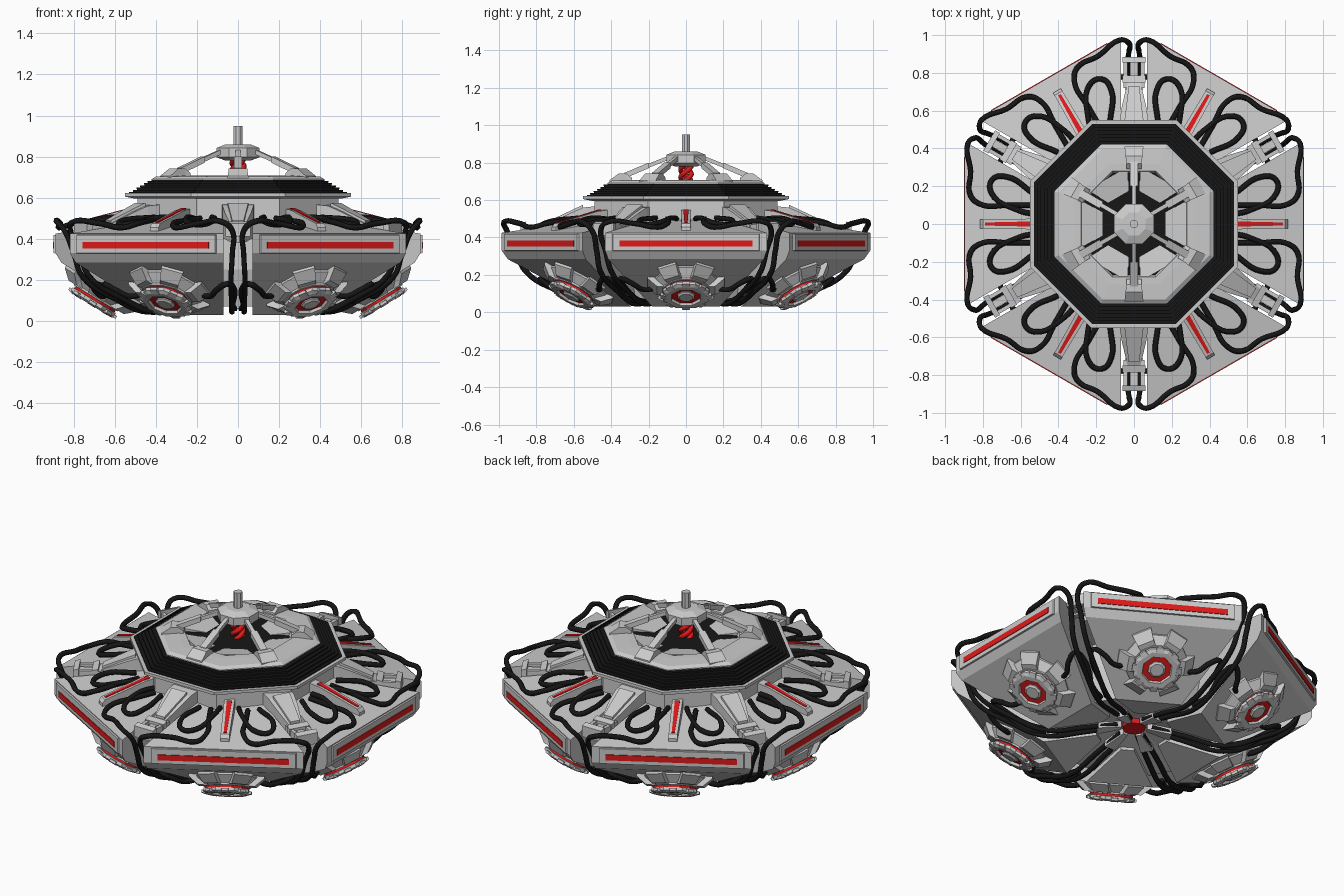
import bpy, bmesh
from math import sin, cos, pi, radians, sqrt
from mathutils import Matrix, Vector

if "Cube" in bpy.data.objects:
    bpy.data.objects.remove(bpy.data.objects["Cube"])


def material(name, rgb):
    m = bpy.data.materials.new(name)
    m.diffuse_color = (*rgb, 1)
    m.use_nodes = True
    m.node_tree.nodes["Principled BSDF"].inputs["Base Color"].default_value = m.diffuse_color
    return m


RED = material("red", (0.75, 0.01, 0.01))
BLACK = material("black", (0.008, 0.008, 0.008))


def add(name, verts, faces, mat=None, matrix=None):
    me = bpy.data.meshes.new(name)
    me.from_pydata(verts, [], faces)
    bm = bmesh.new()
    bm.from_mesh(me)
    bmesh.ops.recalc_face_normals(bm, faces=bm.faces)
    bm.to_mesh(me)
    bm.free()
    if matrix:
        me.transform(matrix)
    if mat:
        me.materials.append(mat)
    ob = bpy.data.objects.new(name, me)
    bpy.context.collection.objects.link(ob)
    return ob


def loft(name, rings, mat=None, matrix=None):
    """Skin a list of equal-sized rings and cap both ends."""
    n = len(rings[0])
    verts = [p for r in rings for p in r]
    faces = [(k * n + i, k * n + (i + 1) % n, (k + 1) * n + (i + 1) % n, (k + 1) * n + i)
             for k in range(len(rings) - 1) for i in range(n)]
    faces += [tuple(range(n)), tuple(range(len(verts) - n, len(verts)))]
    return add(name, verts, faces, mat, matrix)


def lathe(name, n, profile, mat=None, matrix=None):
    """n-sided solid from (apothem, z) points, flat side facing +x."""
    rings = [[(a / cos(pi / n) * cos((2 * i + 1) * pi / n),
               a / cos(pi / n) * sin((2 * i + 1) * pi / n), z) for i in range(n)]
             for a, z in profile]
    return loft(name, rings, mat, matrix)


def beam(name, sections, mat=None, matrix=None, t=0):
    """Radial beam along +x from (r, half_width, z_low, z_high) sections."""
    return loft(name, [[(r, t - w, a), (r, t + w, a), (r, t + w, b), (r, t - w, b)]
                       for r, w, a, b in sections], mat, matrix)


def around(ob, offset=0, n=6):
    """Repeat an object n times round the vertical axis."""
    ob.rotation_euler.z = radians(offset)
    for k in range(1, n):
        c = ob.copy()
        c.rotation_euler.z = radians(offset) + 2 * pi * k / n
        bpy.context.collection.objects.link(c)


def cable(name, paths, radius, mat, mirror=True):
    cu = bpy.data.curves.new(name, "CURVE")
    cu.dimensions = "3D"
    cu.bevel_depth, cu.bevel_resolution, cu.resolution_u = radius, 1, 6
    cu.use_fill_caps = True
    if mirror:
        paths = paths + [[(x, -y, z) for x, y, z in p] for p in paths]
    for p in paths:
        s = cu.splines.new("BEZIER")
        s.bezier_points.add(len(p) - 1)
        for b, co in zip(s.bezier_points, p):
            b.co = co
            b.handle_left_type = b.handle_right_type = "AUTO"
    tmp = bpy.data.objects.new(name + "_curve", cu)
    bpy.context.collection.objects.link(tmp)
    dg = bpy.context.evaluated_depsgraph_get()
    me = bpy.data.meshes.new_from_object(tmp.evaluated_get(dg))
    bpy.data.objects.remove(tmp)
    me.materials.clear()
    me.materials.append(mat)
    for f in me.polygons:
        f.use_smooth = True
    ob = bpy.data.objects.new(name, me)
    bpy.context.collection.objects.link(ob)
    return ob


# Central hull between the petals, hollow underside
lathe("hull_core", 12, [(0.05, 0.15), (0.08, 0.15), (0.42, 0.07), (0.47, 0.25), (0.46, 0.5)])
lathe("bottom_light", 12, [(0.06, 0.12), (0.06, 0.16)], RED)
around(beam("bottom_rib", [(0.07, 0.015, 0.115, 0.16), (0.2, 0.035, 0.085, 0.14)]), 30)
lathe("upper_body", 8, [(0.49, 0.44), (0.49, 0.605)])
lathe("collar_flange", 8, [(0.5, 0.595), (0.55, 0.605), (0.55, 0.622), (0.5, 0.622)])

# Black ribbed collar
steps = []
for i in range(6):
    a, z = 0.53 - 0.018 * i, 0.62 + 0.011 * i
    steps += [(a, z), (a, z + 0.007), (a - 0.02, z + 0.007), (a - 0.02, z + 0.011)]
lathe("ribbed_collar", 8, steps, BLACK)

# Top deck with a sunken red centre
lathe("top_deck", 8, [(0.42, 0.66), (0.42, 0.69), (0.4, 0.703), (0.32, 0.708),
                      (0.28, 0.708), (0.26, 0.66)])
lathe("red_floor", 8, [(0.27, 0.655), (0.27, 0.668)], RED)
around(beam("deck_wedge", [(0.1, 0.025, 0.65, 0.675), (0.28, 0.125, 0.65, 0.705)]))

# Mast: feet, arms, hub, antenna and twisted red core
around(beam("arm_foot", [(0.29, 0.04, 0.69, 0.72), (0.32, 0.04, 0.69, 0.742),
                         (0.36, 0.045, 0.69, 0.742), (0.41, 0.05, 0.69, 0.705)]), 30)
around(beam("arm_sleeve", [(0.2, 0.02, 0.77, 0.80), (0.33, 0.02, 0.715, 0.745)]), 30)
around(beam("arm_rod", [(0.08, 0.011, 0.82, 0.842), (0.24, 0.011, 0.757, 0.779)]), 30)
lathe("mast_hub", 8, [(0.06, 0.78), (0.105, 0.797), (0.105, 0.842), (0.06, 0.86)])
lathe("antenna", 8, [(0.022, 0.85), (0.022, 0.95)])
helix = [[(0.028 * cos(2 * pi * j / 3 + i * 0.8), 0.028 * sin(2 * pi * j / 3 + i * 0.8),
           0.665 + i * 0.0165) for i in range(9)] for j in range(3)]
cable("twisted_core", helix, 0.014, RED, mirror=False)

# Six petals: side outline (r, z), sides parallel to the gap lines
outline = [(0.3, 0.51), (0.45, 0.5), (0.888, 0.425), (0.888, 0.33), (0.86, 0.284),
           (0.45, 0.03), (0.2, 0.1)]
n = len(outline)
half = [r * 0.577 - 0.08 for r, z in outline]
verts = [(r, s * h, z) for s in (-1, 1) for (r, z), h in zip(outline, half)]
faces = [tuple(range(n)), tuple(range(n, 2 * n))]
faces += [(i, (i + 1) % n, n + (i + 1) % n, n + i) for i in range(n)]
around(add("petal", verts, faces))
around(beam("rim_bar", [(0.86, 0.4, 0.325, 0.425), (0.897, 0.39, 0.33, 0.418)]))
around(beam("rim_light", [(0.88, 0.355, 0.352, 0.385), (0.901, 0.355, 0.352, 0.385)], RED))

# Fins with red inlay on the petal centre lines
around(beam("fin", [(0.47, 0.028, 0.44, 0.55), (0.56, 0.028, 0.44, 0.54),
                    (0.8, 0.024, 0.42, 0.475), (0.815, 0.024, 0.42, 0.455)]))
around(beam("fin_light", [(0.53, 0.014, 0.5, 0.55), (0.79, 0.008, 0.45, 0.482)], RED))

# Struts in the gaps with end clamps
around(beam("strut", [(0.45, 0.08, 0.4, 0.57), (0.55, 0.075, 0.4, 0.56),
                      (0.62, 0.065, 0.4, 0.53), (0.76, 0.032, 0.38, 0.46)]), 30)
around(beam("strut_cap", [(0.55, 0.05, 0.54, 0.575), (0.73, 0.028, 0.45, 0.49)]), 30)
for name, r0, r1, w in (("inner", 0.75, 0.785, 0.06), ("outer", 0.855, 0.885, 0.062)):
    around(beam("clamp_" + name, [(r0, w, 0.41, 0.485), (r1, w, 0.41, 0.475)]), 30)
around(beam("clamp_rod", [(0.77, 0.02, 0.42, 0.46), (0.87, 0.02, 0.42, 0.46)]), 30)
for s in (-1, 1):
    around(beam("clamp_rail", [(0.72, 0.01, 0.42, 0.47), (0.87, 0.01, 0.42, 0.47)],
                t=0.045 * s), 30)

# Thrusters, tilted outward and down on the petal undersides
axis = Vector((0.52, 0, -0.854)).normalized()
side = Vector((0, 1, 0))
tilt = Matrix((side.cross(axis), side, axis)).transposed().to_4x4()
place = Matrix.Translation((0.662, 0, 0.162)) @ tilt
around(lathe("thruster_base", 12, [(0.165, -0.02), (0.165, 0.01), (0.125, 0.05)], None, place))
around(lathe("thruster_red_band", 12, [(0.11, 0.04), (0.115, 0.075)], RED, place))
around(lathe("nozzle_lower_ring", 12, [(0.1, 0.048), (0.125, 0.05), (0.125, 0.06), (0.1, 0.062)],
             None, place))
around(lathe("nozzle_ring", 8, [(0.1, 0.07), (0.122, 0.073), (0.122, 0.09), (0.105, 0.1),
                                (0.078, 0.1), (0.072, 0.08)], None, place))
around(lathe("nozzle_light", 8, [(0.08, 0.07), (0.08, 0.086)], RED, place))
around(lathe("nozzle_core", 8, [(0.045, 0.07), (0.045, 0.092), (0.035, 0.1)], None, place))
for k in range(6):
    turn = place @ Matrix.Rotation(k * pi / 3 + pi / 6, 4, "Z")
    around(beam("thruster_lug", [(0.1, 0.042, -0.02, 0.055), (0.155, 0.046, -0.02, 0.055),
                                 (0.205, 0.055, -0.02, 0.012)], None, turn))
for k in range(8):
    turn = place @ Matrix.Rotation(k * pi / 4, 4, "Z")
    around(beam("nozzle_tooth", [(0.105, 0.022, 0.078, 0.102), (0.135, 0.018, 0.08, 0.094)],
                None, turn))

# Black cables: over the rim and down the gap, a loop on top, a lead to each thruster
over_rim = [(0.54, 0.1, 0.5), (0.67, 0.1, 0.49), (0.80, 0.1, 0.475), (0.865, 0.15, 0.455),
            (0.865, 0.28, 0.475), (0.88, 0.425, 0.48), (0.845, 0.455, 0.44),
            (0.80, 0.43, 0.33), (0.76, 0.40, 0.22), (0.6, 0.31, 0.11),
            (0.44, 0.22, 0.045), (0.25, 0.115, 0.085), (0.09, 0.035, 0.13)]
top_loop = [(0.52, 0.05, 0.5), (0.62, 0.075, 0.505), (0.755, 0.165, 0.475), (0.75, 0.235, 0.47),
            (0.675, 0.25, 0.49), (0.53, 0.16, 0.505)]
lead = [(0.64, 0.14, 0.14), (0.66, 0.22, 0.12), (0.70, 0.29, 0.155), (0.7, 0.345, 0.18),
        (0.64, 0.345, 0.16), (0.52, 0.27, 0.075), (0.42, 0.225, 0.06)]
around(cable("cables", [over_rim, top_loop, lead], 0.0145, BLACK))
